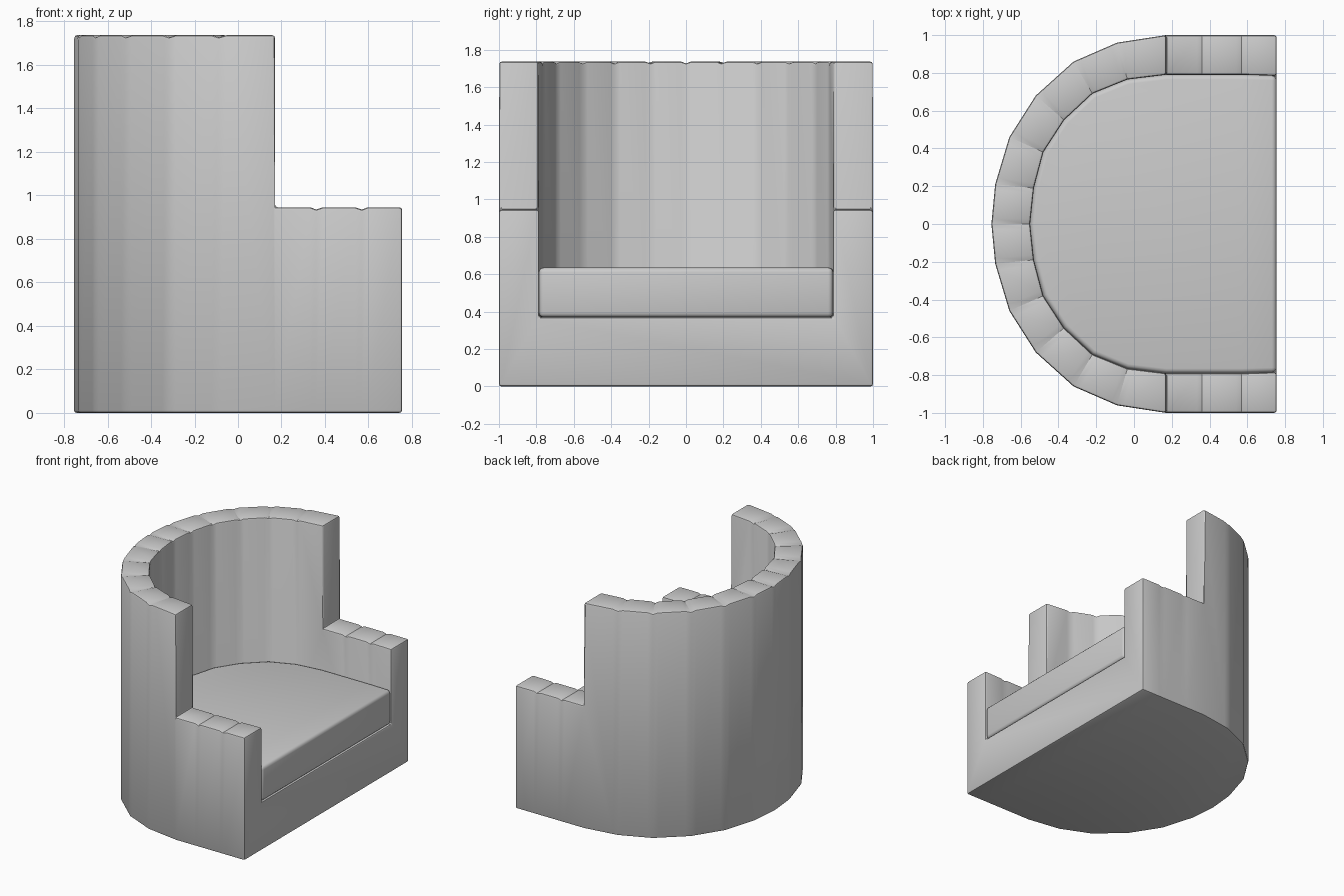
import bpy, bmesh
from mathutils import Vector

if "Cube" in bpy.data.objects:
    bpy.data.objects.remove(bpy.data.objects["Cube"])

ARM_Z, BACK_Z, FLOOR_Z, SEAT_Z = 0.945, 1.737, 0.37, 0.635
STEP = 3  # joint where the arm steps up to the back

# Half plan (front of arm to middle of back): outer and inner joints
OUTER = [(.755, 1), (.57, 1), (.36, 1), (.17, 1), (-.09, .96), (-.32, .86),
         (-.52, .68), (-.66, .46), (-.735, .21), (-.755, 0)]
INNER = [(.755, .785), (.57, .79), (.36, .79), (.17, .79), (-.035, .765), (-.22, .69),
         (-.37, .55), (-.48, .38), (-.53, .19), (-.55, 0)]


def full(half):
    pts = [Vector(p) for p in half]
    return pts + [Vector((p.x, -p.y)) for p in reversed(pts[:-1])]


def finish(name, bm, width, segments):
    bmesh.ops.recalc_face_normals(bm, faces=bm.faces[:])
    me = bpy.data.meshes.new(name)
    bm.to_mesh(me)
    bm.free()
    ob = bpy.data.objects.new(name, me)
    bpy.context.collection.objects.link(ob)
    bev = ob.modifiers.new("soft_edges", "BEVEL")
    bev.width, bev.segments = width, segments
    bev.limit_method, bev.angle_limit = "ANGLE", 0.8
    bev.use_clamp_overlap = False
    bpy.ops.object.select_all(action="DESELECT")
    bpy.context.view_layer.objects.active = ob
    ob.select_set(True)
    bpy.ops.object.modifier_apply(modifier=bev.name)
    bpy.ops.object.shade_smooth_by_angle(angle=0.55)
    return ob


outer, inner = full(OUTER), full(INNER)
last = len(outer) - 1
steps = (STEP, last - STEP)

# Stations along the shell; plain joints get a shallow groove across the top
stations = []
for k in range(last + 1):
    heights = {"hi": BACK_Z} if STEP < k < last - STEP else {"lo": ARM_Z}
    if k in steps:
        stations.append((outer[k], inner[k], {"lo": ARM_Z, "hi": BACK_Z}))
    elif k in (0, last):
        stations.append((outer[k], inner[k], heights))
    else:
        for n, dip in ((k - 1, 0), (k, .01), (k + 1, 0)):
            stations.append((outer[k].lerp(outer[n], .14), inner[k].lerp(inner[n], .14),
                             {h: z - dip for h, z in heights.items()}))

# Upholstered shell: arms, curved back and base in one piece
bm = bmesh.new()
cols = []
for o, i, tops in stations:
    col = {"o0": bm.verts.new((o.x, o.y, 0)), "i0": bm.verts.new((i.x, i.y, FLOOR_Z))}
    for h, z in tops.items():
        col["o" + h] = bm.verts.new((o.x, o.y, z))
        col["i" + h] = bm.verts.new((i.x, i.y, z))
    cols.append(col)


def rise(col, side, top):
    keys = ["0", "lo", "hi"] if top == "hi" else ["0", "lo"]
    return [col[side + k] for k in keys if side + k in col]


for a, b in zip(cols, cols[1:]):
    top = "lo" if "olo" in a and "olo" in b and not ("ohi" in a and "ohi" in b) else "hi"
    for side in "oi":
        bm.faces.new(rise(a, side, top) + rise(b, side, top)[::-1])
    bm.faces.new([a["o" + top], b["o" + top], b["i" + top], a["i" + top]])
for c in cols:
    if "olo" in c and "ohi" in c:
        bm.faces.new([c["olo"], c["ohi"], c["ihi"], c["ilo"]])
f, l = cols[0], cols[-1]
bm.faces.new([f["o0"], l["o0"], l["olo"], l["ilo"], l["i0"], f["i0"], f["ilo"], f["olo"]])
bm.faces.new([c["o0"] for c in cols])
bm.faces.new([c["i0"] for c in cols])
finish("chair_shell", bm, 0.013, 2)

# Seat cushion filling the inside of the shell
bm = bmesh.new()
low = [bm.verts.new((p.x, p.y, FLOOR_Z)) for p in inner]
high = [bm.verts.new((p.x, p.y, SEAT_Z)) for p in inner]
bm.faces.new(low)
bm.faces.new(high)
for k in range(last + 1):
    n = (k + 1) % (last + 1)
    bm.faces.new([low[k], low[n], high[n], high[k]])
finish("seat_cushion", bm, 0.025, 3)
